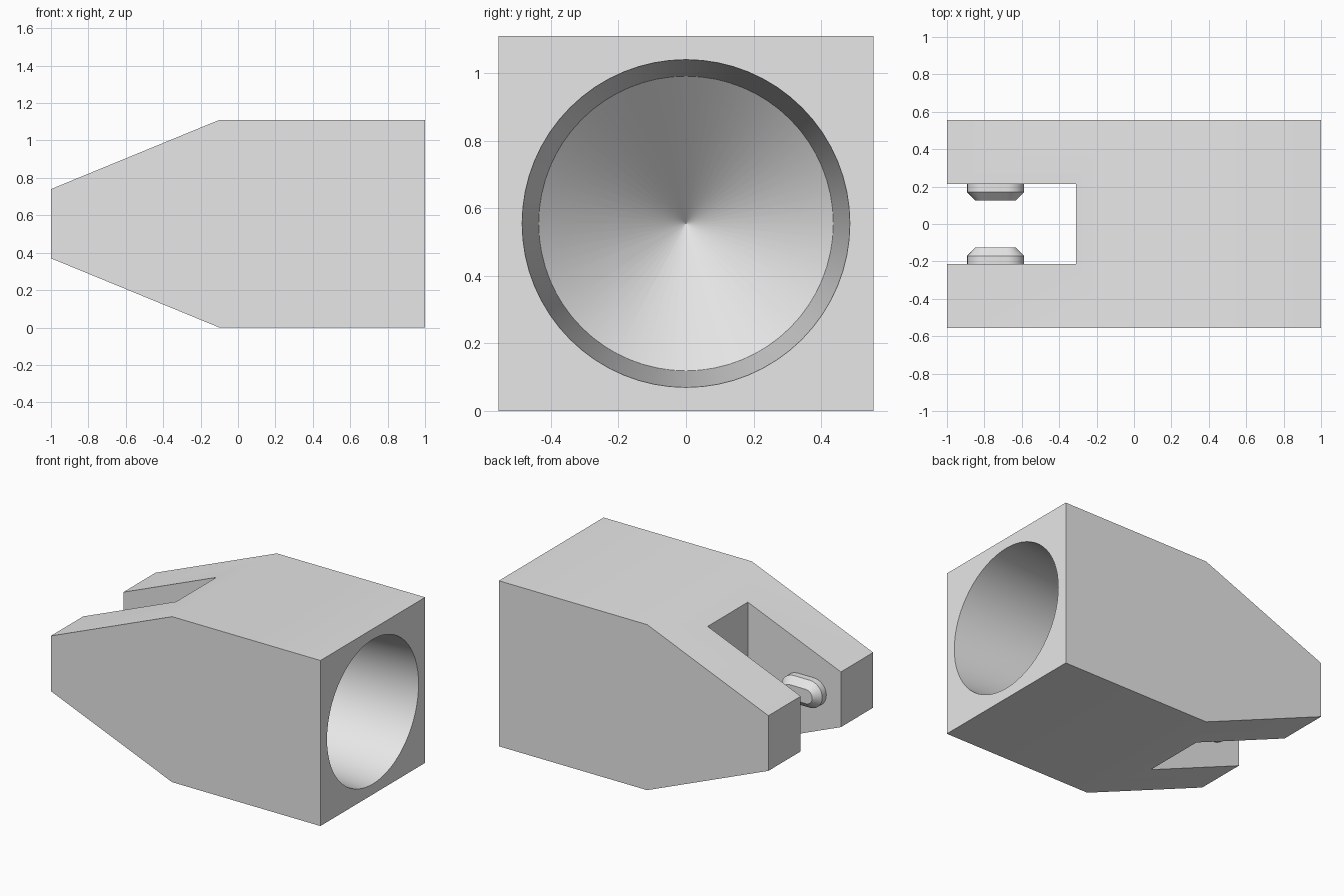
import bpy
import bmesh
import math
from mathutils import Matrix

cube = bpy.data.objects.get("Cube")
if cube:
    bpy.data.objects.remove(cube, do_unlink=True)

MID = 0.555      # half of the square section, and the height of the axis
grey = bpy.data.materials.new("light grey")
grey.use_nodes = True
grey.diffuse_color = (0.8, 0.8, 0.8, 1)
grey.node_tree.nodes["Principled BSDF"].inputs["Base Color"].default_value = (0.8, 0.8, 0.8, 1)


def loft(name, rings):
    """Skin a list of matching closed rings and cap both ends."""
    bm = bmesh.new()
    loops = [[bm.verts.new(p) for p in ring] for ring in rings]
    for a, b in zip(loops, loops[1:]):
        for i in range(len(a)):
            j = (i + 1) % len(a)
            bm.faces.new((a[i], a[j], b[j], b[i]))
    bm.faces.new(loops[0])
    bm.faces.new(loops[-1])
    bmesh.ops.recalc_face_normals(bm, faces=bm.faces)
    mesh = bpy.data.meshes.new(name)
    bm.to_mesh(mesh)
    bm.free()
    mesh.materials.append(grey)
    obj = bpy.data.objects.new(name, mesh)
    bpy.context.collection.objects.link(obj)
    return obj


def select_only(obj):
    bpy.ops.object.select_all(action="DESELECT")
    obj.select_set(True)
    bpy.context.view_layer.objects.active = obj


def cut(obj, cutter):
    mod = obj.modifiers.new("cut", "BOOLEAN")
    mod.operation = "DIFFERENCE"
    mod.solver = "EXACT"
    mod.object = cutter
    select_only(obj)
    bpy.ops.object.modifier_apply(modifier=mod.name)
    bpy.data.objects.remove(cutter, do_unlink=True)


# Block with a tapered end
side = [(-1, 0.37), (-0.1, 0), (1, 0), (1, 1.11), (-0.1, 1.11), (-1, 0.74)]
body = loft("body", [[(x, y, z) for x, z in side] for y in (-MID, MID)])

# Slot between the two fork arms
slot_plan = [(-1.2, -0.213), (-0.31, -0.213), (-0.31, 0.213), (-1.2, 0.213)]
cut(body, loft("slot_cutter", [[(x, y, z) for x, y in slot_plan] for z in (-0.2, 1.3)]))

# Tapered bore ending in a cone
SEG = 64


def circle(x, r):
    turns = [2 * math.pi * i / SEG for i in range(SEG)]
    return [(x, r * math.cos(t), MID + r * math.sin(t)) for t in turns]


bore = loft("bore_cutter", [circle(1.2, 0.499), circle(0.3, 0.436), circle(-0.1, 0.0005)])
cut(body, bore)


# Chamfered oblong studs facing each other across the slot
def oblong(y, r, half=0.06, steps=16):
    ring = []
    for cx, start in ((half, -math.pi / 2), (-half, math.pi / 2)):
        for i in range(steps + 1):
            t = start + math.pi * i / steps
            ring.append((-0.74 + cx + r * math.cos(t), y, MID + r * math.sin(t)))
    return ring


parts = [body]
for label, s in (("front_stud", -1), ("back_stud", 1)):
    parts.append(loft(label, [oblong(s * 0.22, 0.092), oblong(s * 0.17, 0.092),
                              oblong(s * 0.126, 0.048)]))

for part in parts:
    select_only(part)
    bpy.ops.object.shade_smooth_by_angle(angle=math.radians(25))
